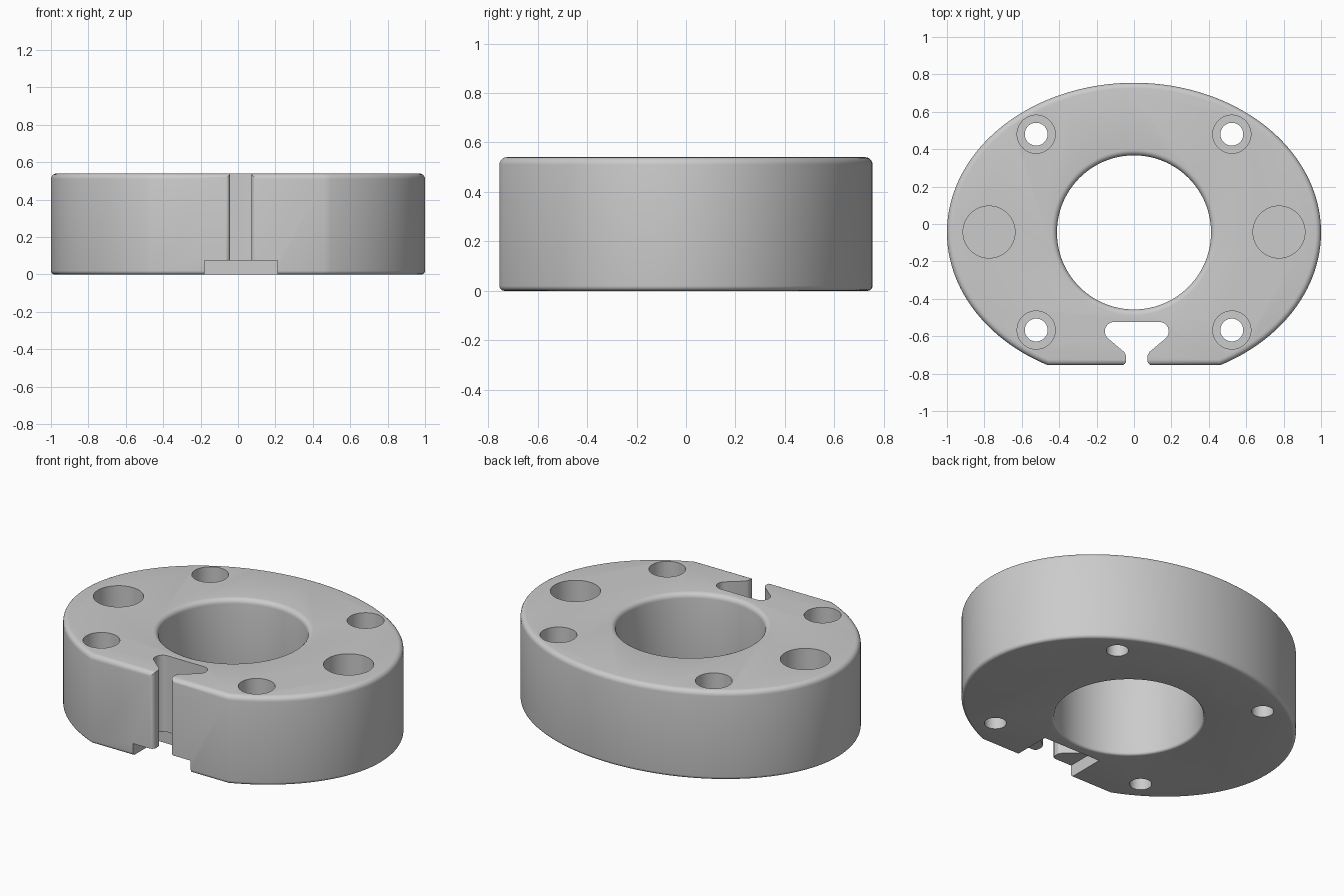
import bpy, bmesh, math
from math import cos, sin, pi

if "Cube" in bpy.data.objects:
    bpy.data.objects.remove(bpy.data.objects["Cube"], do_unlink=True)

HEIGHT, CY, FRONT = 0.54, -0.045, -0.755

grey = bpy.data.materials.new("light_grey")
grey.use_nodes = True
grey.diffuse_color = (0.6, 0.6, 0.6, 1)
grey.node_tree.nodes["Principled BSDF"].inputs["Base Color"].default_value = (0.6, 0.6, 0.6, 1)


def finish(bm, name):
    bmesh.ops.recalc_face_normals(bm, faces=bm.faces)
    mesh = bpy.data.meshes.new(name)
    bm.to_mesh(mesh)
    bm.free()
    mesh.materials.append(grey)
    ob = bpy.data.objects.new(name, mesh)
    bpy.context.collection.objects.link(ob)
    return ob


def prism(outline, z0, z1):
    bm = bmesh.new()
    base = bm.faces.new([bm.verts.new((x, y, z0)) for x, y in outline])
    top = bmesh.ops.extrude_face_region(bm, geom=[base])["geom"]
    bmesh.ops.translate(bm, vec=(0, 0, z1 - z0),
                        verts=[g for g in top if isinstance(g, bmesh.types.BMVert)])
    return bm


def lathe(x, y, profile, name, n=64):
    """Closed solid turned from (radius, z) points."""
    bm = bmesh.new()
    rings = [[bm.verts.new((x + r * cos(2 * pi * i / n), y + r * sin(2 * pi * i / n), z))
              for i in range(n)] for r, z in profile]
    for a, b in zip(rings, rings[1:]):
        for i in range(n):
            j = (i + 1) % n
            bm.faces.new((a[i], a[j], b[j], b[i]))
    bm.faces.new(rings[0])
    bm.faces.new(rings[-1])
    return finish(bm, name)


def arc(cx, cy, r, a0, a1, n=8):
    angles = [math.radians(a0 + (a1 - a0) * i / n) for i in range(n + 1)]
    return [(cx + r * cos(a), cy + r * sin(a)) for a in angles]


def cut(body, cutter):
    mod = body.modifiers.new(cutter.name, "BOOLEAN")
    mod.operation, mod.solver, mod.object = "DIFFERENCE", "EXACT", cutter
    bpy.context.view_layer.objects.active = body
    bpy.ops.object.modifier_apply(modifier=mod.name)
    bpy.data.objects.remove(cutter, do_unlink=True)


# Oval body with a flat front and rounded rims
start = math.asin((FRONT - CY) / 0.8)
sweep = pi - 2 * start
N = 128
outline = [(cos(start + sweep * i / N), CY + 0.8 * sin(start + sweep * i / N))
           for i in range(N + 1)]
bm = prism(outline, 0, HEIGHT)
for z, radius in ((HEIGHT, 0.03), (0, 0.02)):
    rim = [e for e in bm.edges if all(abs(v.co.z - z) < 1e-5 for v in e.verts)]
    bmesh.ops.bevel(bm, geom=rim, offset=radius, offset_type="OFFSET",
                    segments=5, profile=0.5, affect="EDGES")
body = finish(bm, "ring_body")

# Central bore with rounded lips at both ends
R, T, B = 0.412, 0.03, 0.015
lower = [(R + B - r, z) for r, z in arc(0, B, B, -90, 0, 5)]
lower = [(R + B * (1 - cos(a)), B * (1 - sin(a))) for a in (pi / 2 - pi / 10 * i for i in range(6))]
upper = [(R + T * (1 - cos(a)), HEIGHT - T * (1 - sin(a))) for a in (pi / 10 * i for i in range(6))]
cut(body, lathe(0, CY, [(R + B, -0.1)] + lower + upper + [(R + T, 0.7)], "bore_cutter", 96))

# Counterbored screw holes and blind round pockets
for side in (-1, 1):
    for y in (0.48, -0.567):
        cut(body, lathe(side * 0.523, y, [(0.061, -0.1), (0.061, 0.25), (0.102, 0.25), (0.102, 0.7)],
                        "screw_cutter", 48))
    cut(body, lathe(side * 0.775, -0.043, [(0.139, 0.2), (0.139, 0.7)], "pocket_cutter"))

# Flared vertical slot: half outline, mirrored about its centre line
SX = 0.015
half = [(0.1, -0.9), (0.078, FRONT - 0.001)] + arc(0.082, -0.73, 0.025, 255, 180, 5)
half += [(0.057, -0.703), (0.068, -0.684)]
half += arc(0.121, -0.574, 0.05, -50, 90, 12)
slot = [(SX + x, y) for x, y in half] + [(SX - x, y) for x, y in reversed(half)]
cut(body, finish(prism(slot, -0.1, 0.7), "slot_cutter"))

# Low rectangular notch under the slot
notch = [(SX - 0.195, -0.9), (SX + 0.195, -0.9), (SX + 0.195, -0.515), (SX - 0.195, -0.515)]
cut(body, finish(prism(notch, -0.1, 0.075), "notch_cutter"))

bpy.ops.object.select_all(action="DESELECT")
body.select_set(True)
bpy.context.view_layer.objects.active = body
bpy.ops.object.shade_smooth_by_angle(angle=math.radians(30))
